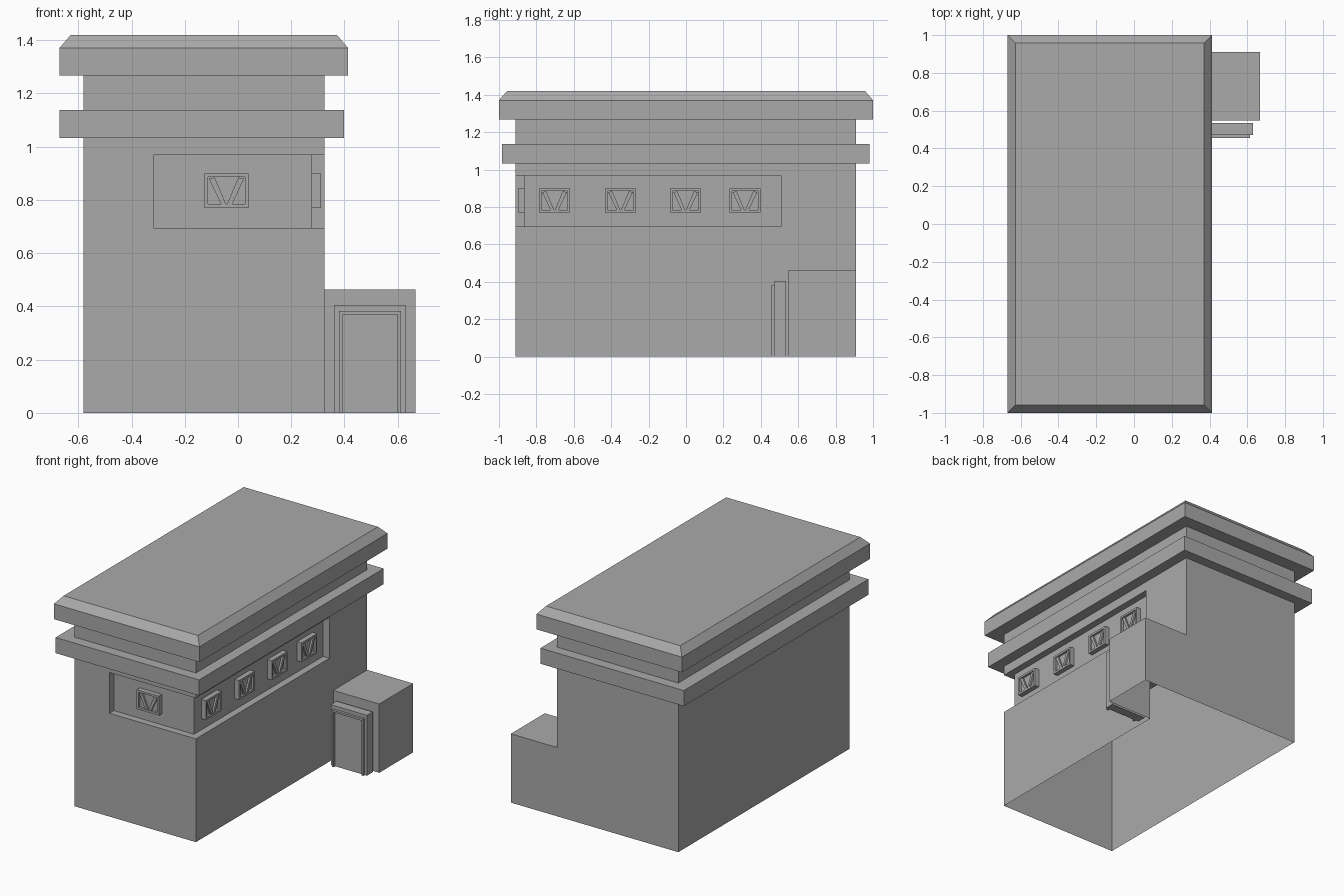
import bpy, bmesh, math

cube = bpy.data.objects.get("Cube")
if cube:
    bpy.data.objects.remove(cube, do_unlink=True)

# One concrete grey for everything
grey = bpy.data.materials.new("concrete_grey")
grey.use_nodes = True
colour = (0.4, 0.4, 0.4, 1)
grey.diffuse_color = colour
grey.node_tree.nodes["Principled BSDF"].inputs["Base Color"].default_value = colour


def finish(name, bm, fix_normals=True):
    if fix_normals:
        bmesh.ops.recalc_face_normals(bm, faces=bm.faces)
    mesh = bpy.data.meshes.new(name)
    bm.to_mesh(mesh)
    bm.free()
    mesh.materials.append(grey)
    obj = bpy.data.objects.new(name, mesh)
    bpy.context.collection.objects.link(obj)
    return obj


def rect(x0, x1, y0, y1):
    return [(x0, y0), (x1, y0), (x1, y1), (x0, y1)]


def loft(bm, rings):
    """Closed solid through stacked rings of 3D points."""
    loops = [[bm.verts.new(p) for p in ring] for ring in rings]
    for a, b in zip(loops, loops[1:]):
        for i in range(len(a)):
            j = (i + 1) % len(a)
            bm.faces.new((a[i], a[j], b[j], b[i]))
    bm.faces.new(loops[0][::-1])
    bm.faces.new(loops[-1])


def slab(name, levels):
    bm = bmesh.new()
    loft(bm, [[(x, y, z) for x, y in outline] for outline, z in levels])
    return finish(name, bm)


def plate(bm, profile, y0, y1):
    """Front-facing profile in x and z, extruded along y."""
    loft(bm, [[(x, y, z) for x, z in profile] for y in (y0, y1)])


def walls(bm, outline, z0, z1):
    for (ax, ay), (bx, by) in zip(outline, outline[1:] + outline[:1]):
        bm.faces.new([bm.verts.new(p) for p in
                      ((ax, ay, z0), (bx, by, z0), (bx, by, z1), (ax, ay, z1))])


def cap(bm, outline, z, up=True):
    pts = outline if up else outline[::-1]
    bm.faces.new([bm.verts.new((x, y, z)) for x, y in pts])


# Building shell, open underneath, with annex and corner recess
L, R, F, B = -0.58, 0.325, -0.912, 0.91
AX, AY, AZ = 0.667, 0.549, 0.463
RX, RY, IX, IY = -0.318, 0.508, 0.278, -0.865
Z0, Z1, TOP = 0.695, 0.969, 1.27
body = rect(L, R, F, B)
ground = [(L, F), (R, F), (R, AY), (AX, AY), (AX, B), (L, B)]
notched = [(L, F), (RX, F), (RX, IY), (IX, IY), (IX, RY), (R, RY), (R, B), (L, B)]
ledge = [(RX, F), (R, F), (R, RY), (IX, RY), (IX, IY), (RX, IY)]
bm = bmesh.new()
walls(bm, ground, 0, AZ)
cap(bm, rect(R, AX, AY, B), AZ)
walls(bm, body, AZ, Z0)
cap(bm, ledge, Z0)
walls(bm, notched, Z0, Z1)
cap(bm, ledge, Z1, up=False)
walls(bm, body, Z1, TOP)
bmesh.ops.remove_doubles(bm, verts=bm.verts, dist=0.0001)
finish("building_shell", bm, fix_normals=False)

# Projecting band and bevelled roof
band = rect(-0.67, 0.398, -0.983, 0.98)
slab("wall_band", [(band, 1.033), (band, 1.138)])
eave = rect(-0.67, 0.413, -1, 1)
slab("roof", [(eave, 1.268), (eave, 1.371),
              (rect(-0.628, 0.371, -0.957, 0.958), 1.42)])


# Windows: back panel, frame bars and two slanted slats
def window(name, x, y, turn):
    w, h, t, d = 0.083, 0.065, 0.014, 0.033
    bm = bmesh.new()
    plate(bm, rect(-w, w, -h, h), -0.018, 0)
    for s in (-1, 1):
        plate(bm, rect(*sorted((s * w, s * (w - t))), -h, h), -d, 0)
        plate(bm, rect(t - w, w - t, *sorted((s * h, s * (h - t)))), -d, 0)
        plate(bm, [(s * 0.002, t - h), (s * 0.021, t - h),
                   (s * 0.066, h - 0.02), (s * 0.044, h - 0.016)], -0.03, 0)
    obj = finish(name, bm)
    obj.location = (x, y, 0.835)
    obj.rotation_euler.z = turn


window("front_window", -0.043, IY, 0)
for i, y in enumerate((-0.703, -0.35, -0.002, 0.315)):
    window(f"side_window_{i + 1}", IX, y, math.pi / 2)

# Doorway in front of the annex
surround = rect(0.36, 0.63, 0.472, 0.534)
slab("door_surround", [(surround, 0), (surround, 0.406)])
x0, x1, top, t = 0.38, 0.613, 0.382, 0.013
bm = bmesh.new()
plate(bm, [(x0, 0), (x0 + t, 0), (x0 + t, top - t), (x1 - t, top - t),
           (x1 - t, 0), (x1, 0), (x1, top), (x0, top)], 0.455, 0.472)
finish("door_frame", bm)
